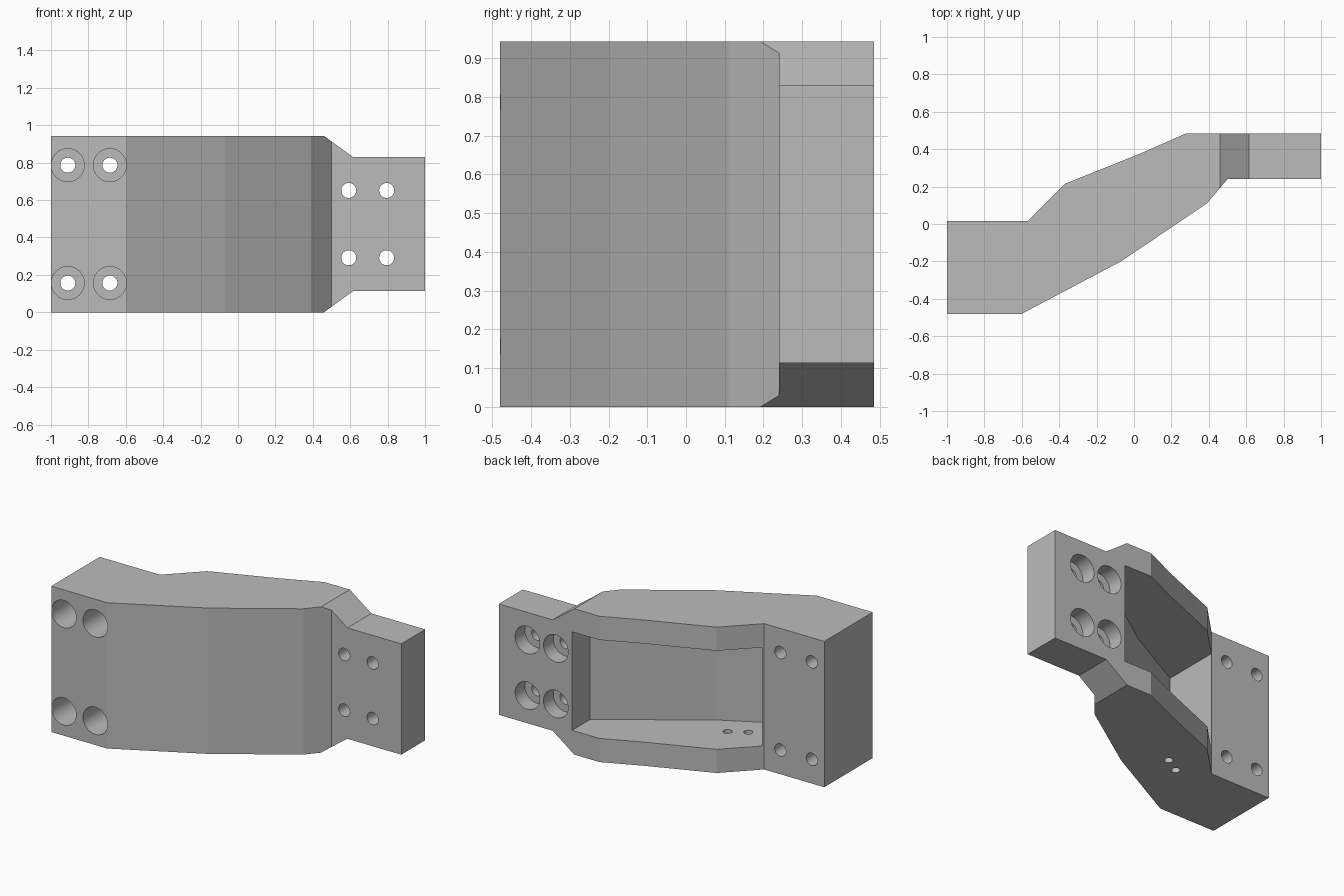
import bpy, bmesh
from mathutils import Vector

if "Cube" in bpy.data.objects:
    bpy.data.objects.remove(bpy.data.objects["Cube"], do_unlink=True)

HEIGHT = 0.943
MID = HEIGHT / 2


def prism(name, outline, axis, start, end):
    """Extrude a 2D outline along y (outline in xz) or z (outline in xy)."""
    bm = bmesh.new()
    if axis == "Z":
        verts = [bm.verts.new((a, b, start)) for a, b in outline]
        move = Vector((0, 0, end - start))
    else:
        verts = [bm.verts.new((a, start, b)) for a, b in outline]
        move = Vector((0, end - start, 0))
    face = bm.faces.new(verts)
    result = bmesh.ops.extrude_face_region(bm, geom=[face])
    moved = [v for v in result["geom"] if isinstance(v, bmesh.types.BMVert)]
    bmesh.ops.translate(bm, vec=move, verts=moved)
    bmesh.ops.recalc_face_normals(bm, faces=bm.faces)
    mesh = bpy.data.meshes.new(name)
    bm.to_mesh(mesh)
    bm.free()
    obj = bpy.data.objects.new(name, mesh)
    bpy.context.collection.objects.link(obj)
    return obj


def drill(name, a, b, radius, axis, start, end):
    """Round cutter from start to end along an axis."""
    middle = (start + end) / 2
    along_y = axis == "Y"
    bpy.ops.mesh.primitive_cylinder_add(
        vertices=96, radius=radius, depth=end - start,
        location=(a, middle, b) if along_y else (a, b, middle),
        rotation=(1.570796, 0, 0) if along_y else (0, 0, 0))
    obj = bpy.context.object
    obj.name = name
    return obj


def combine(target, cutter, operation="DIFFERENCE"):
    cutter.hide_render = True
    bpy.ops.object.select_all(action="DESELECT")
    bpy.context.view_layer.objects.active = target
    target.select_set(True)
    mod = target.modifiers.new("cut", "BOOLEAN")
    mod.operation = operation
    mod.solver = "EXACT"
    mod.object = cutter
    bpy.ops.object.modifier_apply(modifier=mod.name)
    bpy.data.objects.remove(cutter, do_unlink=True)


# Offset body seen in plan
plan = [(-1, -.48), (-.6, -.48), (-.07, -.2), (.39, .11), (.5, .24), (1, .24),
        (1, .485), (.28, .485), (.03, .375), (-.37, .215), (-.57, .015), (-1, .015)]
bracket = prism("offset_bracket", plan, "Z", -.1, HEIGHT + .1)

# Chamfered narrowing towards the end tab
lower = [(-1.1, 0), (.46, 0), (.615, .113), (1.1, .113)]
upper = [(x, HEIGHT - z) for x, z in reversed(lower)]
combine(bracket, prism("outline_cutter", lower + upper, "Y", -1, 1), "INTERSECT")

# Deep pocket open to the back
pocket = [(-.56, -.345), (-.12, -.11), (.475, .305), (.475, .7), (-.56, .7)]
combine(bracket, prism("pocket_cutter", pocket, "Z", .153, HEIGHT - .153))

# Bolt holes: thick end counterbored from the front, tab from the back
for side in (-1, 1):
    for x in (-.91, -.685):
        z = MID + side * .315
        combine(bracket, drill("bolt_hole", x, z, .04, "Y", -.7, .7))
        combine(bracket, drill("front_counterbore", x, z, .088, "Y", -.7, -.18))
    for x in (.592, .795):
        z = MID + side * .18
        combine(bracket, drill("bolt_hole", x, z, .04, "Y", -.1, .7))
        combine(bracket, drill("back_counterbore", x, z, .088, "Y", .385, .7))

# Two small holes through the lower wall
for x, y in ((-.28, -.025), (-.385, -.087)):
    combine(bracket, drill("drain_hole", x, y, .027, "Z", -.1, .3))

# Single grey finish
grey = bpy.data.materials.new("plain_grey")
grey.use_nodes = True
colour = (.5, .5, .5, 1)
grey.diffuse_color = colour
grey.node_tree.nodes["Principled BSDF"].inputs["Base Color"].default_value = colour
bracket.data.materials.clear()
bracket.data.materials.append(grey)
for face in bracket.data.polygons:
    face.material_index = 0

# Smooth bores, crisp body facets
bpy.ops.object.select_all(action="DESELECT")
bpy.context.view_layer.objects.active = bracket
bracket.select_set(True)
bpy.ops.object.shade_smooth_by_angle(angle=.087)
